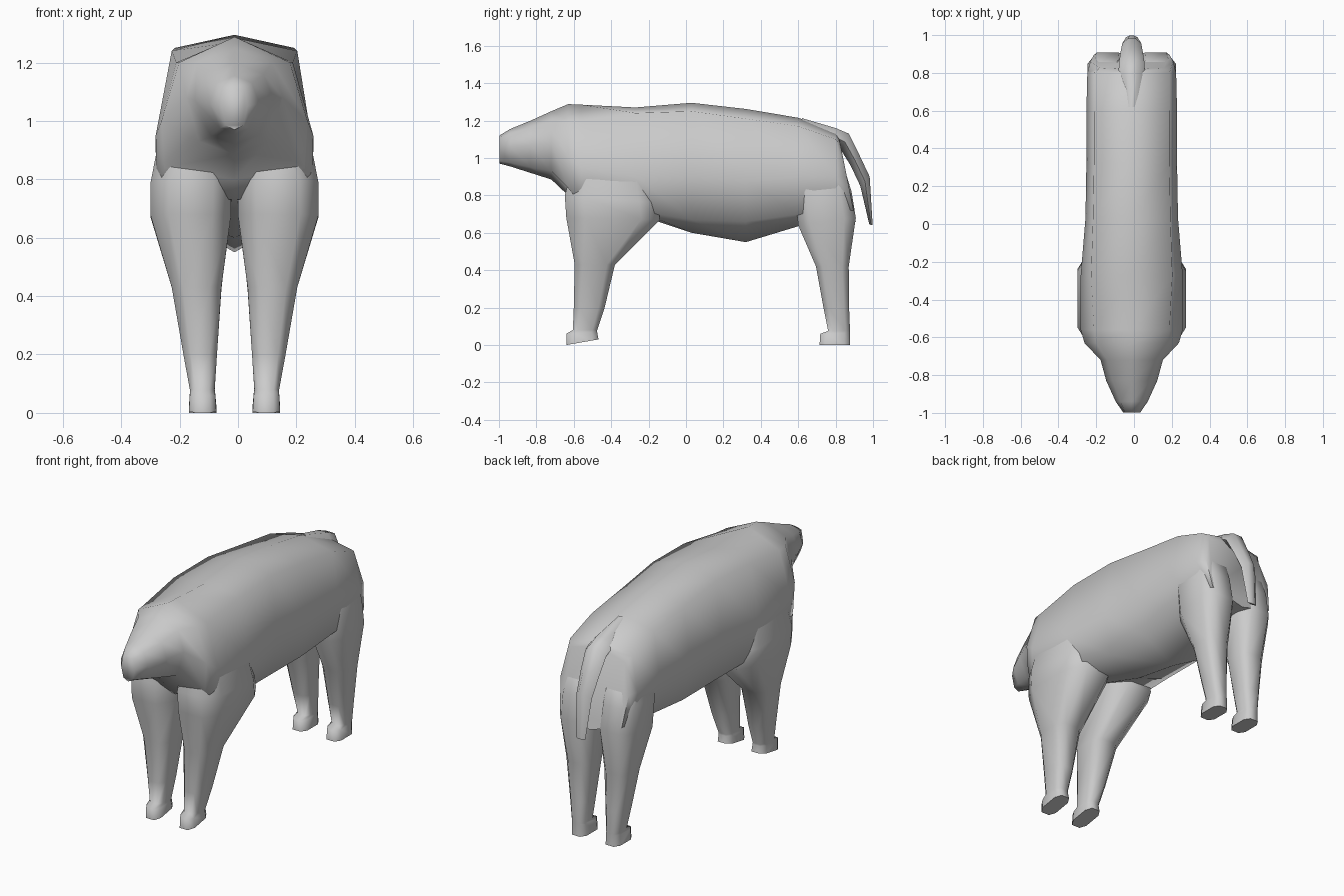
import bpy, bmesh, math

CX = -0.012  # the animal's midline

hide = bpy.data.materials.new("grey hide")
hide.diffuse_color = (0.6, 0.6, 0.6, 1)


def loft(name, rings):
    """Skin a list of equal-length point rings and cap both ends."""
    bm = bmesh.new()
    vr = [[bm.verts.new(p) for p in ring] for ring in rings]
    n = len(vr[0])
    for a, b in zip(vr, vr[1:]):
        for i in range(n):
            j = (i + 1) % n
            bm.faces.new((a[i], a[j], b[j], b[i]))
    bm.faces.new(vr[0])
    bm.faces.new(vr[-1])
    bmesh.ops.recalc_face_normals(bm, faces=bm.faces)
    me = bpy.data.meshes.new(name)
    bm.to_mesh(me)
    bm.free()
    me.materials.append(hide)
    ob = bpy.data.objects.new(name, me)
    bpy.context.collection.objects.link(ob)
    bpy.context.view_layer.objects.active = ob
    ob.select_set(True)
    bpy.ops.object.shade_smooth_by_angle(angle=math.radians(75))
    ob.select_set(False)
    return ob


def body_ring(y, zt, w1, z1, w2, z2, w3, z3, zb, lean=0.0):
    """Ring: top, upper corner, flank, lower corner, bottom, mirrored."""
    half = [(w1, z1), (w2, z2), (w3, z3)]
    pts = [(0, zt)] + half + [(0, zb)] + [(-w, z) for w, z in reversed(half)]
    return [(CX + x, y - lean * (z - 0.7), z) for x, z in pts]


# Head and trunk, snout to rump
trunk = [
    (-0.998, 1.12, .035, 1.11, .045, 1.05, .03, .985, .97),
    (-0.94, 1.155, .06, 1.13, .085, 1.06, .05, .975, .955),
    (-0.83, 1.20, .10, 1.16, .135, 1.07, .08, .95, .92),
    (-0.72, 1.25, .13, 1.20, .165, 1.08, .12, .93, .885),
    (-0.63, 1.288, .19, 1.20, .25, 1.00, .24, .84, .80),
    (-0.56, 1.285, .20, 1.20, .27, .95, .265, .75, .73),
    (-0.27, 1.27, .215, 1.24, .27, .90, .262, .72, .70),
    (0.03, 1.295, .205, 1.25, .245, .90, .20, .67, .60),
    (0.32, 1.262, .20, 1.21, .24, .88, .19, .66, .55),
    (0.60, 1.215, .20, 1.17, .24, .90, .21, .70, .635),
    (0.80, 1.14, .20, 1.10, .235, .90, .225, .72, .66),
    (0.90, 1.11, .17, 1.07, .22, .90, .20, .72, .66, .2),
]
loft("body", [body_ring(*s) for s in trunk])


def leg_ring(side, zf, zb, y0, y1, x0, x1):
    """Rounded eight-point ring; the sole may slope from zf to zb."""
    yc, xc, hy, hx = (y0 + y1) / 2, (x0 + x1) / 2, (y1 - y0) / 2, (x1 - x0) / 2
    ring = []
    for sx, sy in [(1, -.6), (1, .6), (.55, 1), (-.55, 1),
                   (-1, .6), (-1, -.6), (-.55, -1), (.55, -1)]:
        t = (sy + 1) / 2
        ring.append((CX + side * (xc + sx * hx), yc + sy * hy, zf + (zb - zf) * t))
    return ring


front = [
    (.98, .98, -.60, -.20, .04, .25),
    (.80, .76, -.648, -.15, .01, .287),
    (.68, .67, -.64, -.14, .012, .288),
    (.43, .43, -.595, -.38, .045, .215),
    (.20, .20, -.60, -.435, .06, .175),
    (.08, .08, -.605, -.475, .068, .153),
    (.06, .07, -.64, -.475, .066, .153),
    (.0, .03, -.64, -.468, .062, .156),
]
hind = [
    (1.0, 1.0, .60, .83, .04, .20),
    (.82, .82, .58, .885, .025, .235),
    (.64, .68, .60, .908, .02, .235),
    (.42, .42, .695, .87, .045, .20),
    (.20, .20, .735, .872, .06, .17),
    (.075, .075, .76, .877, .068, .152),
    (.06, .065, .718, .877, .066, .153),
    (.0, .0, .714, .878, .062, .156),
]
# Four legs, mirrored about the midline
for side, word in ((1, "right"), (-1, "left")):
    loft("front_leg_" + word, [leg_ring(side, *s) for s in front])
    loft("hind_leg_" + word, [leg_ring(side, *s) for s in hind])

# Tail: outer y, z, inner y, z, half width
tail = [
    (.62, 1.213, .62, 1.13, .03),
    (.80, 1.16, .77, 1.08, .07),
    (.87, 1.13, .83, 1.04, .068),
    (.93, 1.01, .88, .96, .06),
    (.982, .90, .932, .85, .05),
    (.998, .64, .98, .645, .03),
]
loft("tail", [[(CX - w, (yo + yi) / 2, (zo + zi) / 2), (CX - w * .4, yo, zo),
               (CX + w * .4, yo, zo), (CX + w, (yo + yi) / 2, (zo + zi) / 2),
               (CX, yi, zi)] for yo, zo, yi, zi, w in tail])
